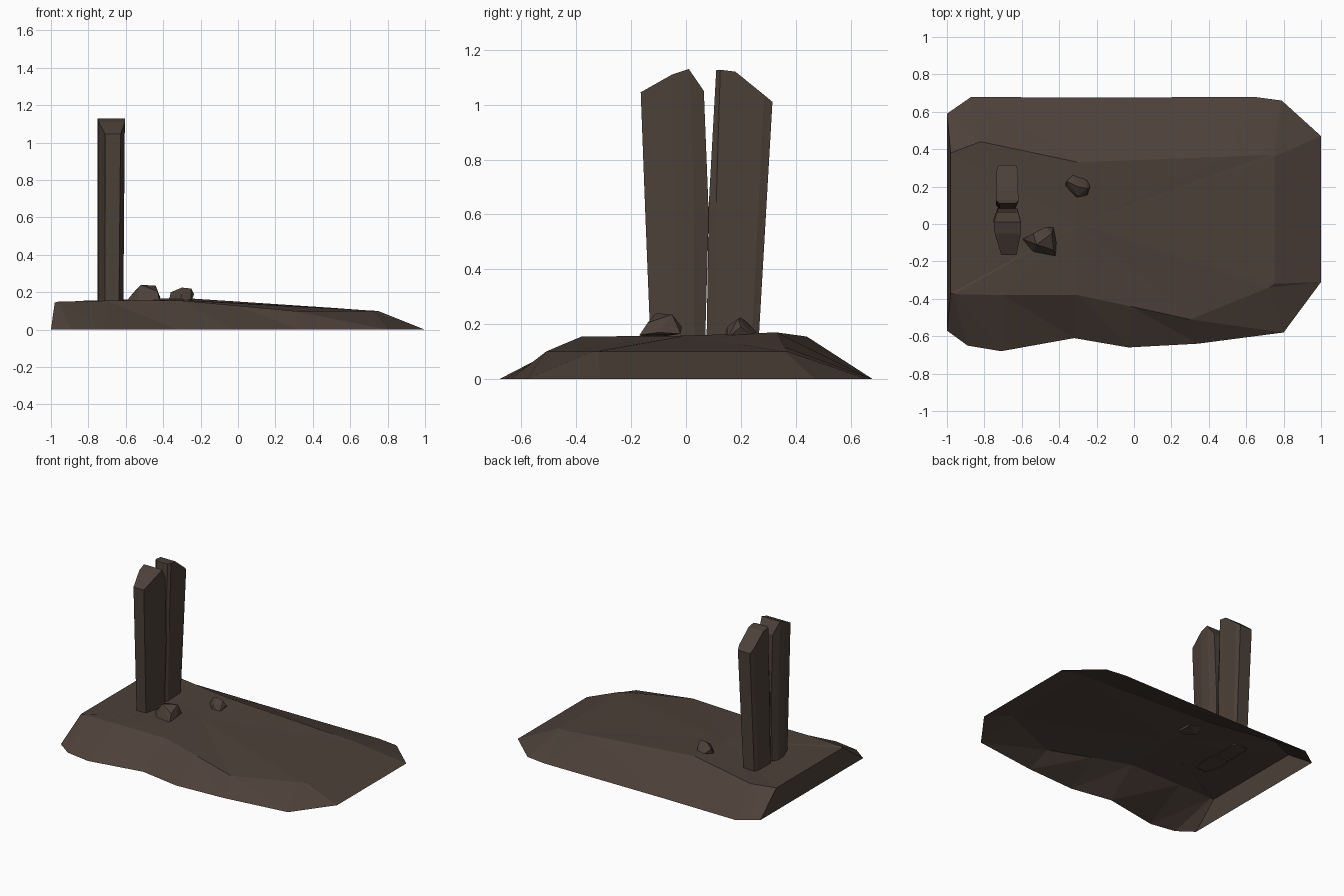
import bpy, bmesh

if "Cube" in bpy.data.objects:
    bpy.data.objects.remove(bpy.data.objects["Cube"])

stone = bpy.data.materials.new("dark brown stone")
stone.diffuse_color = (0.074, 0.052, 0.041, 1)
stone.use_nodes = True
stone.node_tree.nodes["Principled BSDF"].inputs["Base Color"].default_value = stone.diffuse_color


def finish(bm, name):
    bmesh.ops.recalc_face_normals(bm, faces=bm.faces)
    me = bpy.data.meshes.new(name)
    bm.to_mesh(me)
    bm.free()
    me.materials.append(stone)
    ob = bpy.data.objects.new(name, me)
    bpy.context.collection.objects.link(ob)
    return ob


def bridge(bm, a, b):
    n = len(a)
    for i in range(n):
        j = (i + 1) % n
        bm.faces.new((a[i], a[j], b[j]))
        bm.faces.new((a[i], b[j], b[i]))


# Ground mound: foot outline, matching top outline, crown point; open underneath
foot = [(-1, .59), (-.87, .68), (-.3, .675), (.64, .68), (.79, .66), (1, .47),
        (1, -.31), (.8, -.58), (.34, -.64), (-.03, -.66), (-.32, -.61),
        (-.71, -.68), (-.89, -.65), (-1, -.57)]
rim = [(-.98, .38, .145), (-.82, .44, .155), (-.3, .33, .17), (.5, .36, .117),
       (.72, .37, .101), (.75, .36, .1), (.75, -.32, .1), (.72, -.34, .1),
       (.3, -.51, .1), (-.02, -.44, .13), (-.3, -.38, .155), (-.7, -.38, .155),
       (-.96, -.375, .15), (-.98, -.37, .145)]
bm = bmesh.new()
low = [bm.verts.new((x, y, 0)) for x, y in foot]
top = [bm.verts.new(p) for p in rim]
bridge(bm, low, top)
crown = bm.verts.new((-.3, 0, .158))
for i in range(len(top)):
    bm.faces.new((top[i], top[(i + 1) % len(top)], crown))
finish(bm, "ground_mound")


# Standing slabs: stations across y, each (y low, y mid, y top, z top, x left, x right)
def slab(name, stations):
    bm = bmesh.new()
    rings = []
    for level in range(3):
        def point(s, k):
            z = (.145, .145 + (s[3] - .145) * .5, s[3])[level]
            inset = (-.008, -.004, 0)[level] if k == 5 else 0
            return bm.verts.new((s[k] + inset, s[level], z))
        left = [point(s, 4) for s in stations]
        right = [point(s, 5) for s in stations]
        rings.append(left + right[::-1])
    bridge(bm, rings[0], rings[1])
    bridge(bm, rings[1], rings[2])
    t, n = rings[2], len(stations)
    for i in range(n - 1):
        bm.faces.new((t[i], t[i + 1], t[-2 - i], t[-1 - i]))
    finish(bm, name)


slab("front_slab", [(-.13, -.148, -.165, 1.045, -.71, -.628),
                    (-.04, -.045, -.05, 1.11, -.745, -.605),
                    (.03, .03, .01, 1.13, -.75, -.605),
                    (.07, .083, .065, 1.05, -.73, -.62)])
slab("back_slab", [(.075, .083, .11, 1.125, -.72, -.632),
                   (.1, .11, .125, 1.127, -.737, -.617),
                   (.15, .16, .18, 1.12, -.737, -.62),
                   (.24, .262, .285, 1.035, -.735, -.62),
                   (.265, .29, .315, 1.01, -.725, -.63)])


# Loose rocks: convex chunks
def rock(name, points):
    bm = bmesh.new()
    for p in points:
        bm.verts.new(p)
    bmesh.ops.convex_hull(bm, input=bm.verts)
    finish(bm, name)


rock("large_rock", [(-.595, -.08, .155), (-.54, -.15, .15), (-.42, -.17, .16),
                    (-.415, -.1, .17), (-.43, -.02, .165), (-.47, -.015, .19),
                    (-.54, -.05, .22), (-.52, -.11, .24), (-.44, -.05, .235),
                    (-.43, -.14, .205)])
rock("small_rock", [(-.37, .2, .15), (-.31, .14, .15), (-.25, .15, .15),
                    (-.235, .2, .19), (-.26, .25, .15), (-.33, .26, .17),
                    (-.36, .23, .2), (-.3, .2, .225), (-.25, .19, .22),
                    (-.3, .15, .19)])
